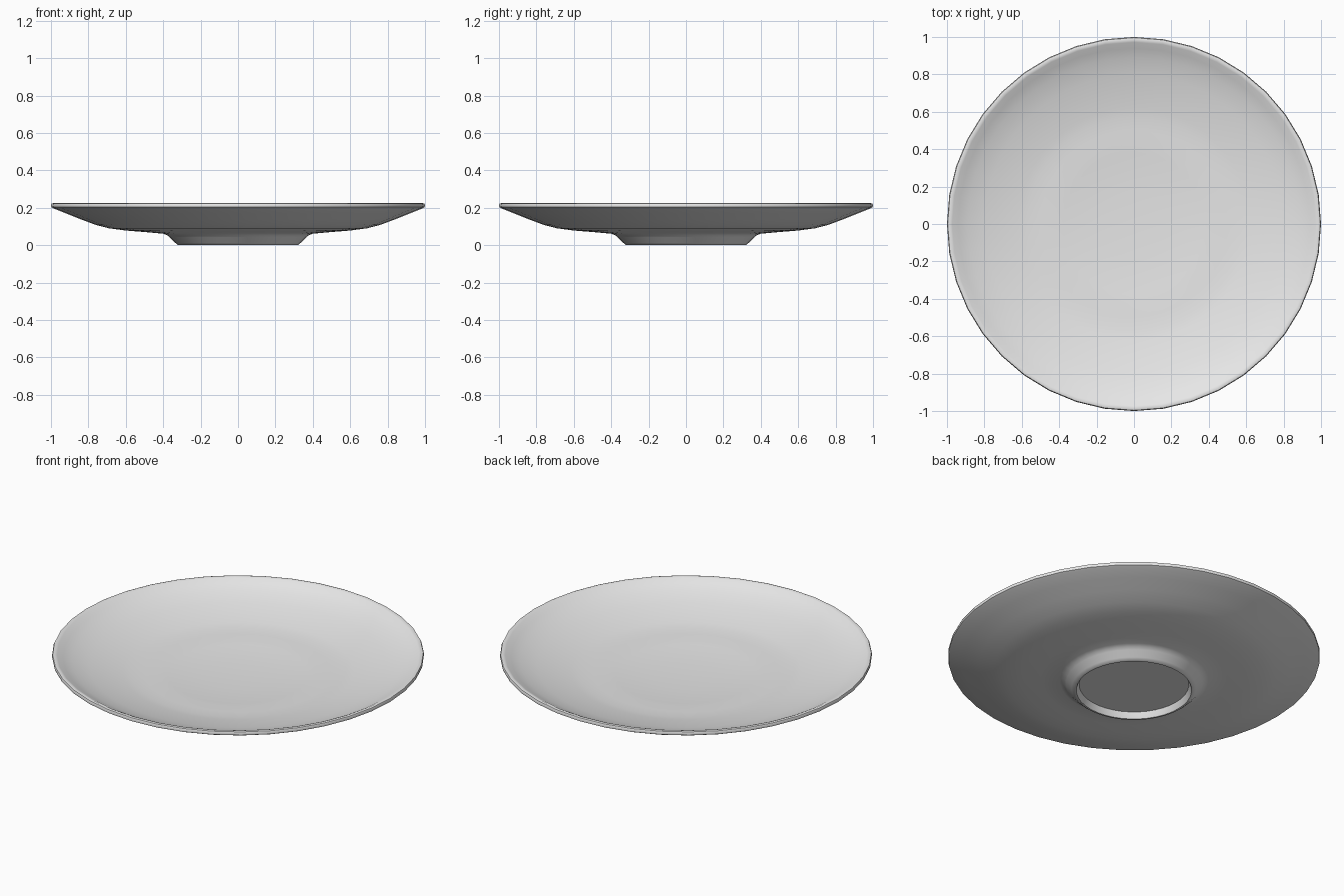
import bpy
import bmesh
import math

cube = bpy.data.objects.get("Cube")
if cube:
    bpy.data.objects.remove(cube, do_unlink=True)

SEGMENTS = 40

# Glaze colour
glaze = bpy.data.materials.new("pale_grey_ceramic")
glaze.use_nodes = True
colour = (0.8, 0.8, 0.8, 1.0)
glaze.diffuse_color = colour
glaze.node_tree.nodes["Principled BSDF"].inputs["Base Color"].default_value = colour

# Half section (radius, height), from the recessed base round the rim to the well
underside = [(0, 0.035), (0.295, 0.035), (0.307, 0.005), (0.31, 0), (0.32, 0),
             (0.335, 0.012), (0.365, 0.042), (0.38, 0.054), (0.40, 0.061),
             (0.50, 0.07), (0.60, 0.078), (0.69, 0.09), (0.76, 0.108),
             (0.84, 0.138), (0.92, 0.17), (0.985, 0.196)]
rim = [(0.998, 0.203), (1.0, 0.213), (0.996, 0.222), (0.985, 0.225), (0.972, 0.22)]
upper_side = [(0.94, 0.203), (0.89, 0.181), (0.80, 0.155), (0.70, 0.133),
              (0.62, 0.118), (0.57, 0.111), (0.50, 0.107), (0.42, 0.104),
              (0.38, 0.101), (0.30, 0.095), (0.18, 0.09), (0, 0.087)]


def lathe(name, profile, material):
    """Revolve a half section about the z axis."""
    bm = bmesh.new()
    verts = [bm.verts.new((0, r, z)) for r, z in profile]
    edges = [bm.edges.new(pair) for pair in zip(verts, verts[1:])]
    bmesh.ops.spin(bm, geom=verts + edges, cent=(0, 0, 0), axis=(0, 0, 1),
                   angle=math.tau, steps=SEGMENTS, use_duplicate=False)
    bmesh.ops.remove_doubles(bm, verts=bm.verts[:], dist=0.0005)
    bmesh.ops.recalc_face_normals(bm, faces=bm.faces[:])
    mesh = bpy.data.meshes.new(name)
    bm.to_mesh(mesh)
    bm.free()
    mesh.materials.append(material)
    obj = bpy.data.objects.new(name, mesh)
    bpy.context.collection.objects.link(obj)
    return obj


# Saucer body, smooth with a crisp foot ring
saucer = lathe("saucer", underside + rim + upper_side, glaze)
bpy.ops.object.select_all(action="DESELECT")
saucer.select_set(True)
bpy.context.view_layer.objects.active = saucer
bpy.ops.object.shade_smooth_by_angle(angle=math.radians(42))
